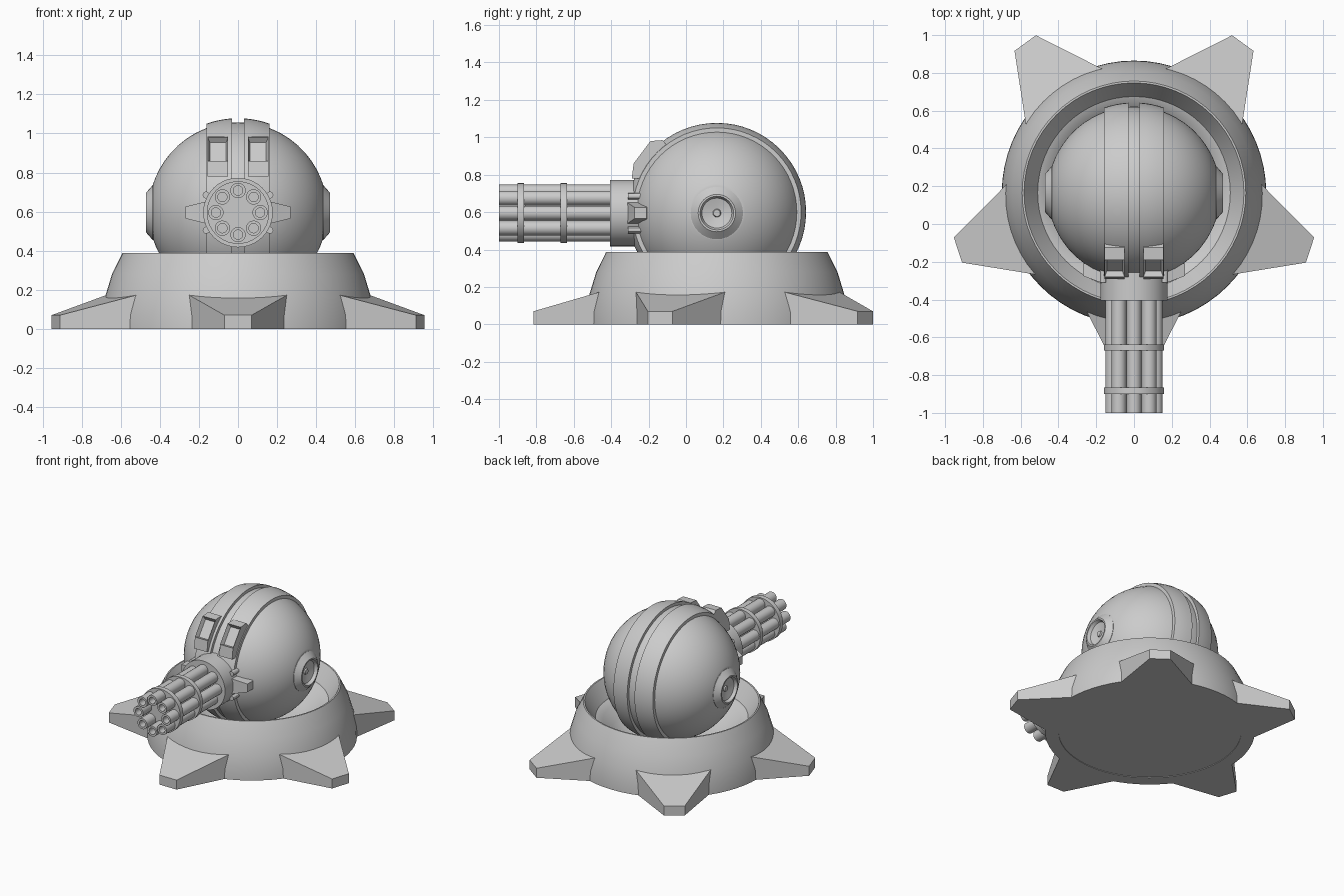
import bpy, bmesh
from math import cos, sin, pi, sqrt, radians
from mathutils import Vector

if "Cube" in bpy.data.objects:
    bpy.data.objects.remove(bpy.data.objects["Cube"])

CY, CZ = 0.165, 0.60      # centre of base and ball
GZ = 0.595                # gun axis height


def finish(bm, name, smooth=True):
    bmesh.ops.recalc_face_normals(bm, faces=bm.faces)
    me = bpy.data.meshes.new(name)
    bm.to_mesh(me)
    bm.free()
    ob = bpy.data.objects.new(name, me)
    bpy.context.collection.objects.link(ob)
    if smooth:
        bpy.ops.object.select_all(action='DESELECT')
        ob.select_set(True)
        bpy.context.view_layer.objects.active = ob
        bpy.ops.object.shade_smooth_by_angle(angle=radians(30))
    return ob


def lathe(name, profile, axis, centre, segs=48, closed=False):
    """Turn (radius, height) points round the x, y or z axis through centre."""
    bm = bmesh.new()
    c = Vector(centre)

    def place(r, h, a):
        u, v = r * cos(a), r * sin(a)
        return c + Vector({'x': (h, u, v), 'y': (u, h, v), 'z': (u, v, h)}[axis])

    rings = []
    for r, h in profile:
        if r < 1e-6:
            rings.append([bm.verts.new(place(0, h, 0))] * segs)
        else:
            rings.append([bm.verts.new(place(r, h, 2 * pi * i / segs)) for i in range(segs)])
    pairs = list(zip(rings, rings[1:]))
    if closed:
        pairs.append((rings[-1], rings[0]))
    for a, b in pairs:
        for i in range(segs):
            j = (i + 1) % segs
            quad = list(dict.fromkeys((a[i], a[j], b[j], b[i])))
            if len(quad) > 2:
                bm.faces.new(quad)
    return finish(bm, name)


def frustum(name, ring_a, ring_b):
    """Join two four-sided rings into a closed block."""
    bm = bmesh.new()
    a = [bm.verts.new(p) for p in ring_a]
    b = [bm.verts.new(p) for p in ring_b]
    bm.faces.new(a)
    bm.faces.new(b)
    for i in range(4):
        j = (i + 1) % 4
        bm.faces.new((a[i], a[j], b[j], b[i]))
    return finish(bm, name, False)


# Round base with sloped inner rim and bowl
lathe("base", [(0, 0.004), (0.61, 0.004), (0.61, 0), (0.70, 0), (0.698, 0.07), (0.68, 0.165),
               (0.645, 0.28), (0.592, 0.387), (0.582, 0.387), (0.51, 0.27), (0.46, 0.25),
               (0.40, 0.18), (0.28, 0.11), (0, 0.09)], 'z', (0, CY, 0), 64)

# Five splayed feet
for k in range(5):
    ang = radians(-90 + 72 * k)

    def foot_point(r, w, z):
        return (r * cos(ang) - w * sin(ang), CY + r * sin(ang) + w * cos(ang), z)

    def foot_ring(r, w, top):
        return [foot_point(r, s, z) for s, z in ((-w, 0), (w, 0), (w, top), (-w, top))]

    frustum(f"foot_{k + 1}", foot_ring(0.62, 0.255, 0.175), foot_ring(0.98, 0.07, 0.07))

# Ball with flattened sides, turned round the x axis
R, FLAT = 0.457, 0.435
xs = [FLAT * sin(pi / 2 * i / 12) for i in range(-12, 13)]
lathe("ball", [(0, -FLAT)] + [(sqrt(R * R - x * x), x) for x in xs] + [(0, FLAT)],
      'x', (0, CY, CZ), 64)

for side, label in ((-1, "left"), (1, "right")):
    # Raised band beside the central groove
    B = 0.478
    bx = [0.03 + 0.13 * i / 4 for i in range(5)]
    band = [(0.42, 0.03)] + [(sqrt(B * B - x * x), x) for x in bx] + [(0.42, 0.16)]
    lathe(f"{label}_band", [(r, side * x) for r, x in band], 'x', (0, CY, CZ), 64, True)

    # Pivot port on the side
    port = [(0.14, 0.425), (0.14, 0.437), (0.10, 0.472), (0.09, 0.472), (0.08, 0.45),
            (0.05, 0.442), (0.022, 0.437), (0.018, 0.446), (0, 0.446)]
    lathe(f"{label}_port", [(r, side * x) for r, x in port], 'x', (0, CY, GZ), 32)

    # Sight hood with a recessed window
    hood = [(-0.08, 0.93), (-0.125, 0.985), (-0.19, 0.98), (-0.28, 0.86), (-0.29, 0.78), (-0.20, 0.78)]
    bm = bmesh.new()
    a = [bm.verts.new((side * 0.05, y, z)) for y, z in hood]
    b = [bm.verts.new((side * 0.155, y, z)) for y, z in hood]
    bm.faces.new(a)
    bm.faces.new(b)
    walls = [bm.faces.new((a[i], a[(i + 1) % 6], b[(i + 1) % 6], b[i])) for i in range(6)]
    bmesh.ops.recalc_face_normals(bm, faces=bm.faces)
    bmesh.ops.inset_individual(bm, faces=[walls[2]], thickness=0.016)
    bmesh.ops.translate(bm, verts=walls[2].verts, vec=-0.03 * walls[2].normal)
    finish(bm, f"{label}_sight", False)

    # Bracket beside the gun housing
    def bracket_ring(x, y0, y1, h):
        return [(side * x, y, GZ + z) for y, z in ((y0, -h), (y1, -h), (y1, h), (y0, h))]
    frustum(f"{label}_bracket", bracket_ring(0.15, -0.32, -0.17, 0.06),
            bracket_ring(0.27, -0.275, -0.21, 0.03))

    # Small bolts above and below the bracket
    for v, where in ((-1, "lower"), (1, "upper")):
        lathe(f"{label}_{where}_bolt", [(0, -0.31), (0.018, -0.31), (0.018, -0.2), (0, -0.2)],
              'y', (side * 0.163, 0, GZ + v * 0.09), 12)

# Gun housing, core and clamp discs
for name, r, y0, y1 in (("gun_housing", 0.178, -0.405, -0.2), ("gun_core", 0.06, -0.86, -0.4),
                        ("front_clamp", 0.16, -0.90, -0.865), ("rear_clamp", 0.16, -0.67, -0.637)):
    lathe(name, [(0, y0), (r, y0), (r, y1), (0, y1)], 'y', (0, 0, GZ), 40)

# Eight hollow barrels
for k in range(8):
    t = 2 * pi * k / 8
    lathe(f"barrel_{k + 1}", [(0, -0.93), (0.024, -0.93), (0.024, -1.0), (0.039, -1.0),
                              (0.039, -0.4), (0, -0.4)],
          'y', (0.113 * cos(t), 0, GZ + 0.113 * sin(t)), 20)
